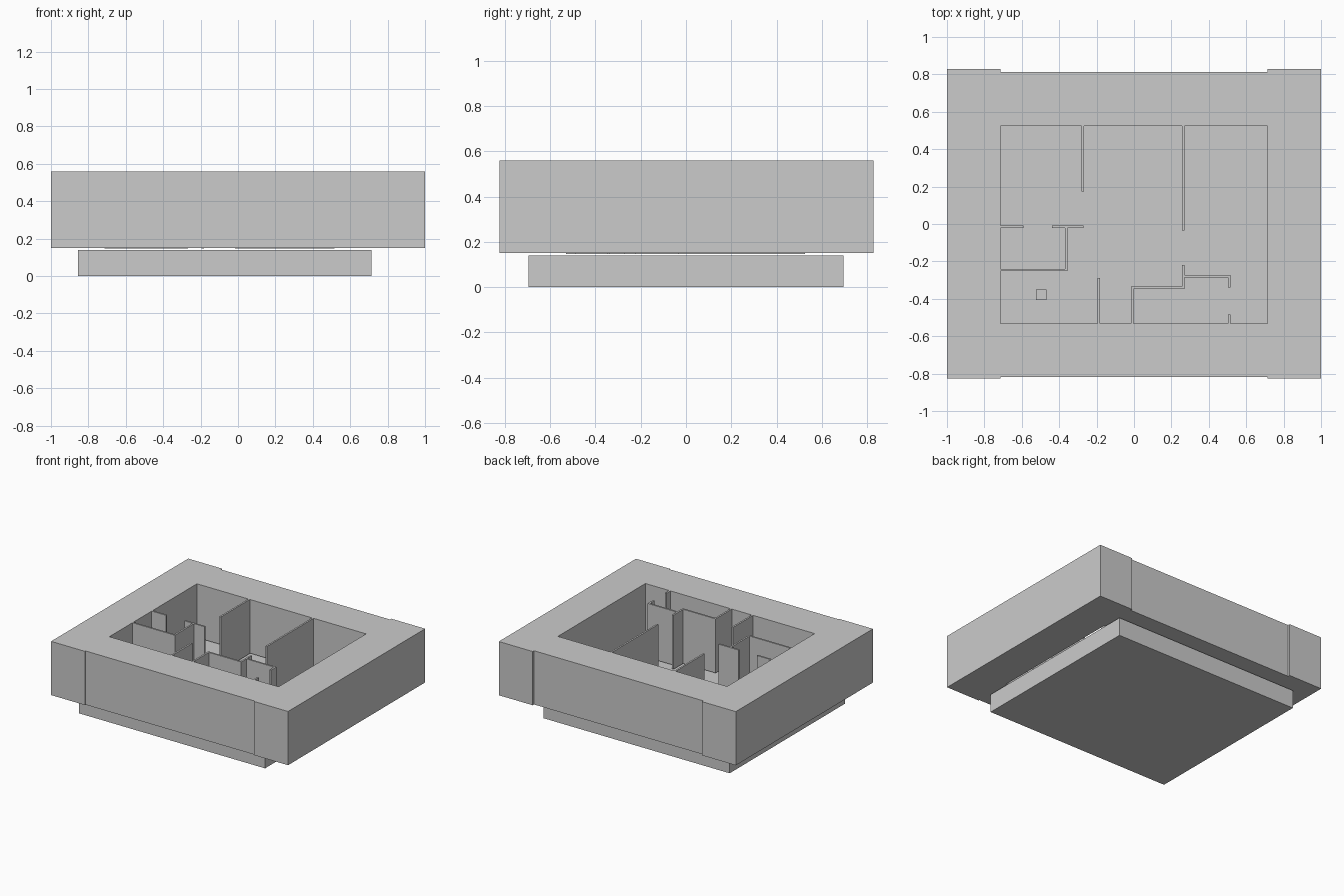
import bpy, bmesh
from mathutils import Vector

if "Cube" in bpy.data.objects:
    bpy.data.objects.remove(bpy.data.objects["Cube"])

TOP = 0.56        # top of every wall
WALL_Z = 0.147    # underside of the partitions
T = 0.013         # partition thickness


def extrude_faces(name, polys, z0, z1):
    """Extrude touching flat polygons upward into one closed solid."""
    bm = bmesh.new()
    for poly in polys:
        bm.faces.new([bm.verts.new((x, y, z0)) for x, y in poly])
    bmesh.ops.remove_doubles(bm, verts=bm.verts[:], dist=1e-5)
    top = bmesh.ops.extrude_face_region(bm, geom=bm.faces[:], use_keep_orig=True)["geom"]
    moved = [g for g in top if isinstance(g, bmesh.types.BMVert)]
    bmesh.ops.translate(bm, verts=moved, vec=(0, 0, z1 - z0))
    bmesh.ops.recalc_face_normals(bm, faces=bm.faces[:])
    mesh = bpy.data.meshes.new(name)
    bm.to_mesh(mesh)
    bm.free()
    obj = bpy.data.objects.new(name, mesh)
    bpy.context.collection.objects.link(obj)
    return obj


def rect(x0, y0, x1, y1):
    return [(x0, y0), (x1, y0), (x1, y1), (x0, y1)]


def partition(name, path):
    """Thin wall following an axis-aligned centre line with square corners."""
    pts = [Vector(p) for p in path]
    dirs = [(b - a).normalized() for a, b in zip(pts, pts[1:])]
    norms = [Vector((-d.y, d.x)) for d in dirs]
    offs = [norms[0]] + [a + b for a, b in zip(norms, norms[1:])] + [norms[-1]]
    left = [p + o * T / 2 for p, o in zip(pts, offs)]
    right = [p - o * T / 2 for p, o in zip(pts, offs)]
    quads = [[left[i], left[i + 1], right[i + 1], right[i]] for i in range(len(dirs))]
    return extrude_faces(name, quads, WALL_Z, TOP)


# Floor slab under the walls, slightly off centre
extrude_faces("floor_slab", [rect(-0.855, -0.695, 0.715, 0.695)], 0, 0.14)

# Thick outer wall: two long side blocks joined by recessed front and back
XI, YF, YB = 0.714, -0.531, 0.525
YFO, YBO = -0.817, 0.812


def side_block(s):
    return [(s, -0.825), (s * XI, -0.825), (s * XI, YFO), (s * XI, YF),
            (s * XI, YB), (s * XI, YBO), (s * XI, 0.828), (s, 0.828)]


extrude_faces("outer_wall", [
    side_block(-1), side_block(1)[::-1],
    rect(-XI, YFO, XI, YF),
    rect(-XI, YB, XI, YBO),
], 0.15, TOP)

# Interior partitions
partitions = {
    "back_left_partition": [(-0.274, YB), (-0.274, 0.175)],
    "back_right_partition": [(0.264, YB), (0.264, -0.035)],
    "closet_partition": [(0.264, -0.22), (0.264, -0.341), (-0.009, -0.341), (-0.009, YF)],
    "right_room_partition": [(0.2705, -0.279), (0.509, -0.279), (0.509, -0.34)],
    "right_door_stub": [(0.509, YF), (0.509, -0.485)],
    "front_partition": [(-0.188, YF), (-0.188, -0.29)],
    "bath_partition": [(-XI, -0.246), (-0.363, -0.246), (-0.363, -0.0205)],
    "bath_door_stub": [(-XI, -0.014), (-0.592, -0.014)],
    "bath_door_side": [(-0.438, -0.014), (-0.27, -0.014)],
}
for name, path in partitions.items():
    partition(name, path)

# Small square post standing in the front left room
extrude_faces("floor_post", [rect(-0.525, -0.405, -0.468, -0.35)], WALL_Z, 0.38)
